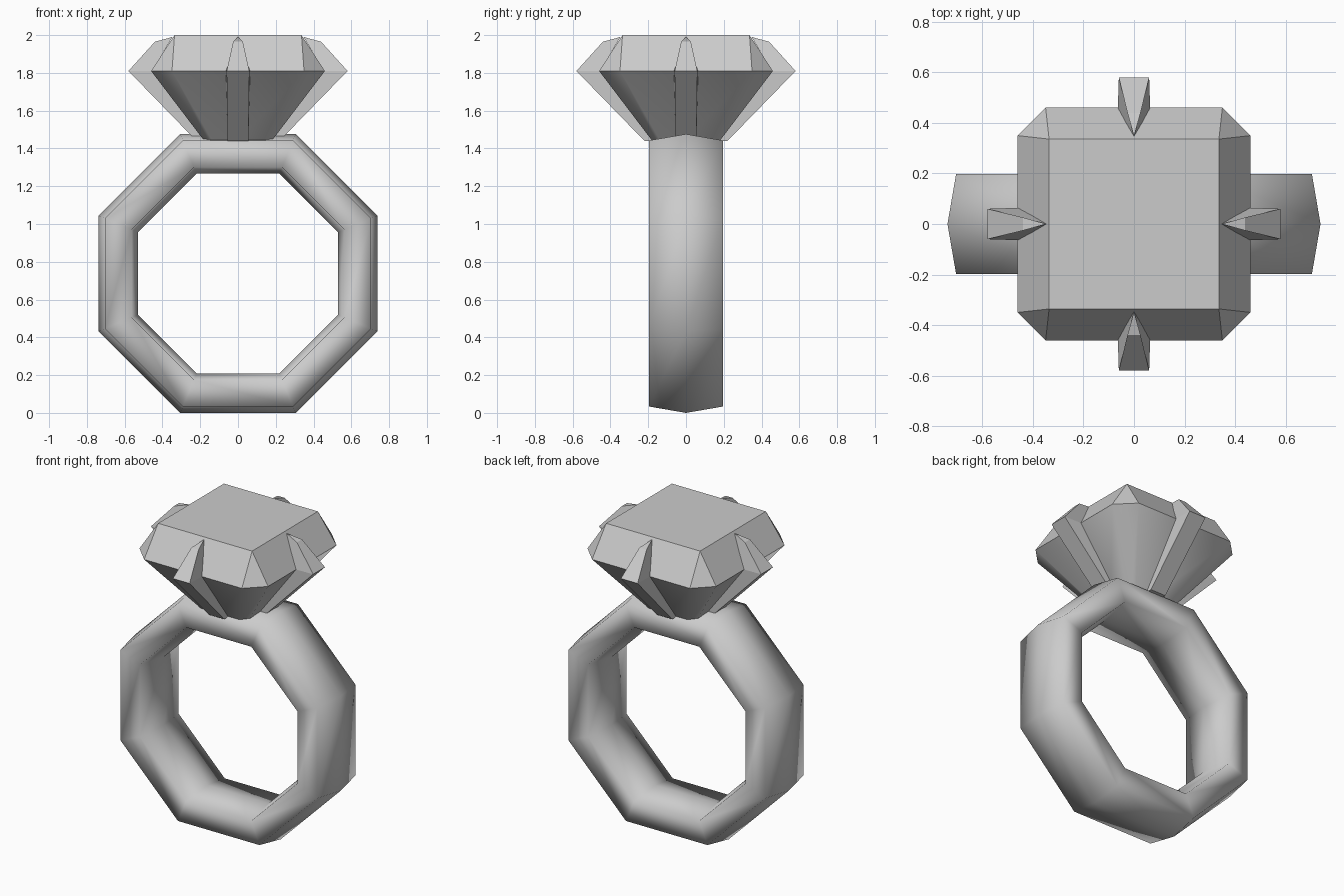
import bpy, bmesh
from math import pi, cos, sin
from mathutils import Matrix

if "Cube" in bpy.data.objects:
    bpy.data.objects.remove(bpy.data.objects["Cube"])


def finish(name, bm):
    bmesh.ops.recalc_face_normals(bm, faces=bm.faces)
    mesh = bpy.data.meshes.new(name)
    bm.to_mesh(mesh)
    bm.free()
    obj = bpy.data.objects.new(name, mesh)
    bpy.context.collection.objects.link(obj)
    return obj


def bridge(bm, a, b, smooth=False):
    n = len(a)
    for i in range(n):
        f = bm.faces.new((a[i], a[(i + 1) % n], b[(i + 1) % n], b[i]))
        f.smooth = smooth


# Band: six-sided section (apothem, y) carried round an octagon
section = [(0.738, 0), (0.704, 0.197), (0.563, 0.197),
           (0.529, 0), (0.563, -0.197), (0.704, -0.197)]
bm = bmesh.new()
rings = []
for i in range(8):
    a = pi / 8 + i * pi / 4
    rings.append([bm.verts.new((r / cos(pi / 8) * cos(a), y,
                                0.738 + r / cos(pi / 8) * sin(a)))
                  for r, y in section])
for i in range(8):
    bridge(bm, rings[i], rings[(i + 1) % 8], True)
finish("band", bm)

# Gem: square table, clipped-corner girdle, smooth pavilion sunk into the band
def clipped(bm, s, z):
    c = s * 0.76
    pts = [(s, -c), (s, c), (c, s), (-c, s), (-s, c), (-s, -c), (-c, -s), (c, -s)]
    return [bm.verts.new((x, y, z)) for x, y in pts]

bm = bmesh.new()
girdle = clipped(bm, 0.46, 1.81)
base = clipped(bm, 0.11, 1.35)
t = 0.336
table = [bm.verts.new((x, y, 2.0)) for x, y in [(t, -t), (t, t), (-t, t), (-t, -t)]]
bm.faces.new(table)
bm.faces.new(base)
bridge(bm, base, girdle, True)
for k in range(4):
    n = (k + 1) % 4
    bm.faces.new((girdle[2 * k], girdle[2 * k + 1], table[n], table[k]))
    bm.faces.new((girdle[2 * k + 1], girdle[(2 * k + 2) % 8], table[n]))
finish("gem", bm)

# Prongs: four claws hugging the gem, pointed over the table edge
for k, side in enumerate(("right", "back", "left", "front")):
    bm = bmesh.new()
    v = lambda x, y, z: bm.verts.new((x, y, z))
    foot = [v(0.22, -0.055, 1.44), v(0.22, 0.055, 1.44),
            v(0.11, 0.055, 1.44), v(0.11, -0.055, 1.44)]
    knee = [v(0.58, -0.06, 1.81), v(0.58, 0.06, 1.81),
            v(0.455, 0.064, 1.81), v(0.455, -0.064, 1.81)]
    lip = [v(0.44, -0.026, 1.965), v(0.44, 0.026, 1.965)]
    tip = v(0.347, 0, 1.99)
    bm.faces.new(foot)
    bridge(bm, foot, knee)
    bm.faces.new((knee[0], knee[1], lip[1], lip[0]))
    bm.faces.new((lip[0], lip[1], tip))
    bm.faces.new((knee[2], knee[3], tip))
    for a, b, l in ((knee[1], knee[2], lip[1]), (knee[3], knee[0], lip[0])):
        inner, outer = (b, a) if a is knee[1] else (a, b)
        bm.faces.new((outer, inner, tip, l))
    bmesh.ops.transform(bm, matrix=Matrix.Rotation(k * pi / 2, 4, 'Z'), verts=bm.verts)
    finish(side + "_prong", bm)
